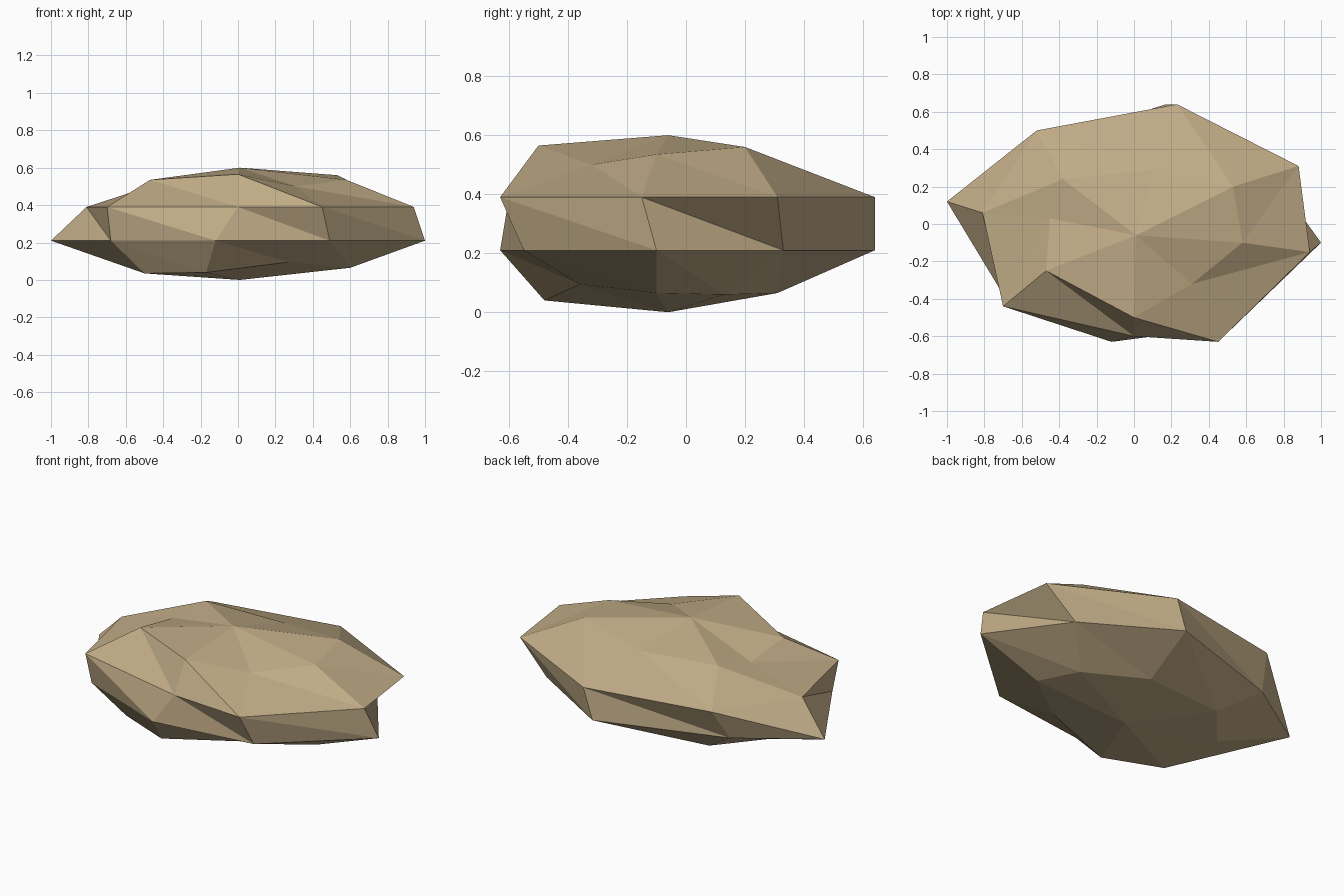
import bpy
import bmesh

# Remove the default cube only
default_cube = bpy.data.objects.get("Cube")
if default_cube:
    bpy.data.objects.remove(default_cube, do_unlink=True)


def make_material(name, colour):
    material = bpy.data.materials.new(name)
    material.use_nodes = True
    material.diffuse_color = colour
    material.node_tree.nodes["Principled BSDF"].inputs["Base Color"].default_value = colour
    return material


def add_ring(mesh, corners, height=None):
    """Add one irregular eight-sided ring, counter-clockwise from the +x side."""
    return [mesh.verts.new((c[0], c[1], c[2] if height is None else height))
            for c in corners]


def bridge_rings(mesh, below, above):
    """Join two rings with triangles, all split along the same diagonal."""
    count = len(below)
    for i in range(count):
        j = (i + 1) % count
        mesh.faces.new((below[i], below[j], above[i]))
        mesh.faces.new((below[j], above[j], above[i]))


def cap_ring(mesh, ring, tip):
    """Close a ring with a triangle fan to a single tip."""
    for i, corner in enumerate(ring):
        mesh.faces.new((corner, ring[(i + 1) % len(ring)], tip))


# Rock outline at four levels
underside_outline = [(.6, -.1, .065), (.49, .13, .06), (.14, .31, .065), (-.35, .28, .06),
                     (-.56, .03, .06), (-.5, -.34, .035), (-.17, -.48, .04), (.27, -.36, .095)]
lower_outline = [(1, -.1), (.69, .33), (.17, .64), (-.57, .4),
                 (-1, .12), (-.68, -.41), (-.12, -.63), (.49, -.55)]
upper_outline = [(.94, -.15), (.88, .31), (.23, .64), (-.52, .5),
                 (-.81, .06), (-.7, -.44), (0, -.6), (.45, -.63)]
crown_outline = [(.58, -.1, .535), (.53, .2, .56), (.11, .29, .51), (-.38, .24, .53),
                 (-.45, .03, .49), (-.47, -.25, .535), (0, -.5, .565), (.31, -.32, .5)]

# Rock body
rock_mesh = bmesh.new()
rings = [
    add_ring(rock_mesh, underside_outline),
    add_ring(rock_mesh, lower_outline, height=.21),
    add_ring(rock_mesh, upper_outline, height=.39),
    add_ring(rock_mesh, crown_outline),
]
for below, above in zip(rings, rings[1:]):
    bridge_rings(rock_mesh, below, above)

# Top and bottom tips
cap_ring(rock_mesh, rings[-1], rock_mesh.verts.new((.01, -.06, .6)))
cap_ring(rock_mesh, rings[0], rock_mesh.verts.new((.01, -.06, 0)))
bmesh.ops.recalc_face_normals(rock_mesh, faces=rock_mesh.faces)

mesh_data = bpy.data.meshes.new("rock")
rock_mesh.to_mesh(mesh_data)
rock_mesh.free()
mesh_data.materials.append(make_material("sandy tan stone", (.53, .41, .24, 1)))
rock = bpy.data.objects.new("rock", mesh_data)
bpy.context.collection.objects.link(rock)
